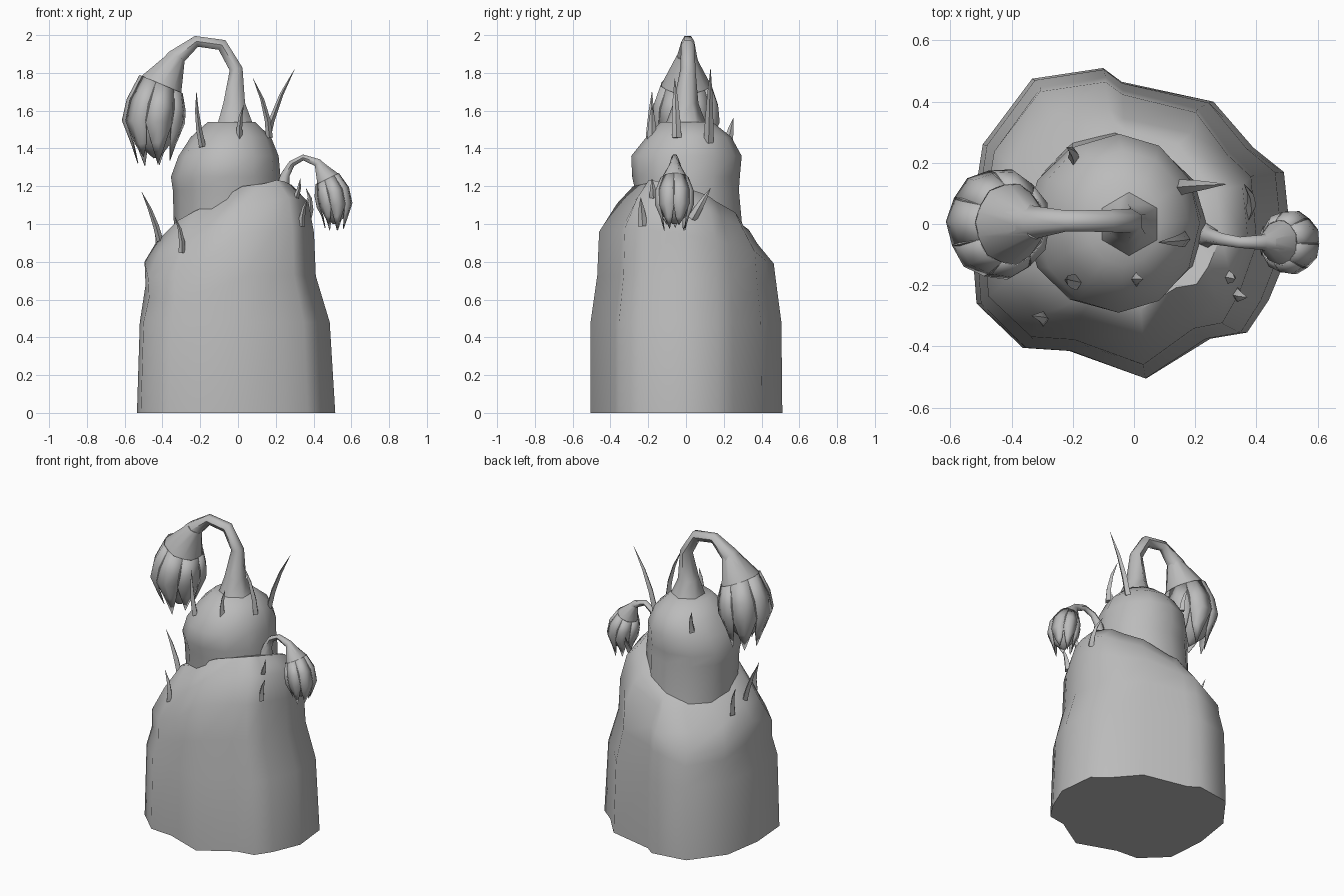
import bpy, bmesh, math
from mathutils import Vector

if "Cube" in bpy.data.objects:
    bpy.data.objects.remove(bpy.data.objects["Cube"])

grey = bpy.data.materials.new("plain grey")
grey.use_nodes = True
grey.diffuse_color = (0.5, 0.5, 0.5, 1)
grey.node_tree.nodes["Principled BSDF"].inputs["Base Color"].default_value = grey.diffuse_color


def finish(name, bm, angle):
    bmesh.ops.recalc_face_normals(bm, faces=bm.faces)
    mesh = bpy.data.meshes.new(name)
    bm.to_mesh(mesh)
    bm.free()
    obj = bpy.data.objects.new(name, mesh)
    bpy.context.collection.objects.link(obj)
    mesh.materials.append(grey)
    bpy.ops.object.select_all(action='DESELECT')
    obj.select_set(True)
    bpy.context.view_layer.objects.active = obj
    bpy.ops.object.shade_smooth_by_angle(angle=math.radians(angle))
    return obj


def loft(name, rings, angle=60):
    """Skin a list of point rings and cap both ends."""
    bm = bmesh.new()
    loops = [[bm.verts.new(p) for p in ring] for ring in rings]
    n = len(loops[0])
    for a, b in zip(loops, loops[1:]):
        for i in range(n):
            j = (i + 1) % n
            bm.faces.new((a[i], a[j], b[j], b[i]))
    bm.faces.new(loops[0])
    bm.faces.new(loops[-1])
    return finish(name, bm, angle)


def frames(path):
    """Centre and two cross directions at each point of a path."""
    pts = [Vector(p) for p in path]
    out = []
    for i, p in enumerate(pts):
        t = (pts[min(i + 1, len(pts) - 1)] - pts[max(i - 1, 0)]).normalized()
        v = t.cross(Vector((0, 1, 0))).normalized()
        out.append((p, v.cross(t), v))
    return out


def on_ring(frame, r, a, squash=1):
    c, u, v = frame
    return c + u * (r * math.cos(a)) + v * (r * squash * math.sin(a))


def tube(name, path, radii, sides, squash=1, angle=60):
    turn = 2 * math.pi / sides
    rings = [[on_ring(f, r, i * turn, squash) for i in range(sides)]
             for f, r in zip(frames(path), radii)]
    return loft(name, rings, angle)


def petals(name, path, radii, count, drop, squash):
    """Pointed leaves wrapped round a bulb, hanging below it."""
    bm = bmesh.new()
    fr = frames(path)
    for k in range(count):
        a = 2 * math.pi * (k + 0.3) / count
        rows = []
        for i in range(1, len(fr) - 1):
            w = (0.45, 0.48, 0.46, 0.33)[i - 1]
            r = radii[i] * (1.02, 1.05, 1.06, 1.25)[i - 1]
            rows.append([bm.verts.new(on_ring(fr[i], r * s, a + d, squash))
                         for d, s in ((-w, 1), (0, 1.04), (w, 1))])
        for p, q in zip(rows, rows[1:]):
            for i in range(2):
                bm.faces.new((p[i], p[i + 1], q[i + 1], q[i]))
        tip = on_ring(fr[-2], radii[-2] * 0.95, a, squash)
        tip.z -= drop * (1, 0.6, 0.85)[k % 3]
        tip = bm.verts.new(tip)
        for i in range(2):
            bm.faces.new((rows[-1][i], rows[-1][i + 1], tip))
    obj = finish(name, bm, 60)
    mod = obj.modifiers.new("thickness", 'SOLIDIFY')
    mod.thickness = 0.004


def spike(name, base, tip, bow, r=0.026):
    base, tip = Vector(base), Vector(tip)
    base = base + (base - tip) * 0.08
    mids = [base.lerp(tip, t) + Vector((bow * math.sin(math.pi * t), 0, 0))
            for t in (0, 0.3, 0.65, 1)]
    tube(name, mids, (r, r * 0.85, r * 0.55, 0.001), 4, 0.7, 50)


# Trunk: an irregular outline fitted to each level, tilted, with drooping right corners
outline = [(.04, -.505), (.25, -.375), (.37, -.355), (.44, -.25), (.515, -.07),
           (.49, .17), (.39, .25), (.26, .4), (-.04, .465), (-.1, .51),
           (-.33, .475), (-.49, .26), (-.53, 0), (-.51, -.26), (-.36, -.405), (-.21, -.415)]
levels = [  # height, left, right, front, back, tilt, droop
    (0, .53, .525, .505, .505, 0, 0),
    (.48, .515, .495, .505, .5, 0, 0),
    (.70, .485, .42, .47, .475, .05, .1),
    (.88, .49, .41, .46, .46, .16, .16),
    (1.01, .43, .38, .365, .375, .25, .12),
    (1.10, .33, .29, .28, .33, .33, .03),
    (1.12, .15, .15, .15, .15, .3, 0)]
rings = []
for z, lo_x, hi_x, lo_y, hi_y, tilt, droop in levels:
    ring = []
    for x, y in outline:
        corner = 2 * abs(x * y) / (x * x + y * y) if x < -.15 else 0
        if y > 0:
            corner *= .5
        x *= (hi_x if x > 0 else lo_x) / .525
        y *= (hi_y if y > 0 else lo_y) / .505
        ring.append((x, y, z + tilt * (x - y) - droop * corner))
    rings.append(ring)
loft("trunk", rings)

# Head: rounded dome sunk into the trunk
dome = [  # height, left, right, front, back
    (.85, -.335, .2, -.25, .31), (1.18, -.345, .235, -.27, .28),
    (1.25, -.355, .225, -.285, .285), (1.36, -.315, .215, -.29, .295),
    (1.46, -.25, .175, -.21, .24), (1.54, -.16, .09, -.135, .14)]
rings = []
for z, x0, x1, y0, y1 in dome:
    rings.append([((x0 + x1) / 2 + (x1 - x0) / 2 * math.cos(i * math.pi / 6),
                   (y0 + y1) / 2 + (y1 - y0) / 2 * math.sin(i * math.pi / 6), z)
                  for i in range(12)])
loft("head", rings)

# Large drooping flower
tube("large_stalk",
     [(-.015, 0, 1.51), (-.02, 0, 1.64), (-.01, .01, 1.82), (-.085, .01, 1.948),
      (-.22, .01, 1.967), (-.33, .005, 1.88), (-.39, 0, 1.77)],
     (.115, .066, .04, .036, .034, .055, .09), 6)
path = [(-.32, 0, 1.89), (-.405, 0, 1.74), (-.43, 0, 1.63), (-.445, 0, 1.54),
        (-.44, 0, 1.43), (-.43, 0, 1.35)]
radii = (.05, .13, .162, .168, .105, .02)
tube("large_bulb", path, radii, 10, .92)
petals("large_petals", path, radii, 7, .12, .92)

# Small drooping flower
y = -.06
tube("small_stalk",
     [(.235, y + .02, 1.17), (.25, y + .02, 1.26), (.285, y + .01, 1.32),
      (.345, y, 1.352), (.42, y, 1.325), (.46, y, 1.27)],
     (.045, .027, .02, .018, .025, .045), 6)
path = [(.425, y, 1.32), (.475, y, 1.24), (.5, y, 1.17), (.515, y, 1.10),
        (.515, y, 1.04), (.51, y, 1.0)]
radii = (.025, .072, .096, .096, .06, .012)
tube("small_bulb", path, radii, 10, .9)
petals("small_petals", path, radii, 7, .075, .9)

# Thorns on the head and shoulders
thorns = [
    ((-.19, -.19, 1.43), (-.22, -.18, 1.70), -.01),
    ((.01, -.18, 1.46), (.03, -.18, 1.63), -.01),
    ((.16, -.05, 1.48), (.08, -.06, 1.77), .02),
    ((.16, .12, 1.46), (.30, .13, 1.82), -.02),
    ((-.2, .22, 1.42), (-.22, .25, 1.56), .01),
    ((-.42, -.04, .93), (-.51, -.04, 1.17), .01),
    ((-.42, .10, .88), (-.46, .13, 1.06), .01),
    ((-.30, -.31, .86), (-.335, -.30, 1.04), .015),
    ((.29, -.17, 1.11), (.33, -.18, 1.24), .01),
    ((.34, -.23, 1.0), (.37, -.24, 1.14), -.01),
    ((.37, .04, 1.04), (.36, .13, 1.19), .02)]
for n, (base, tip, bow) in enumerate(thorns, 1):
    spike(f"thorn_{n}", base, tip, bow)
